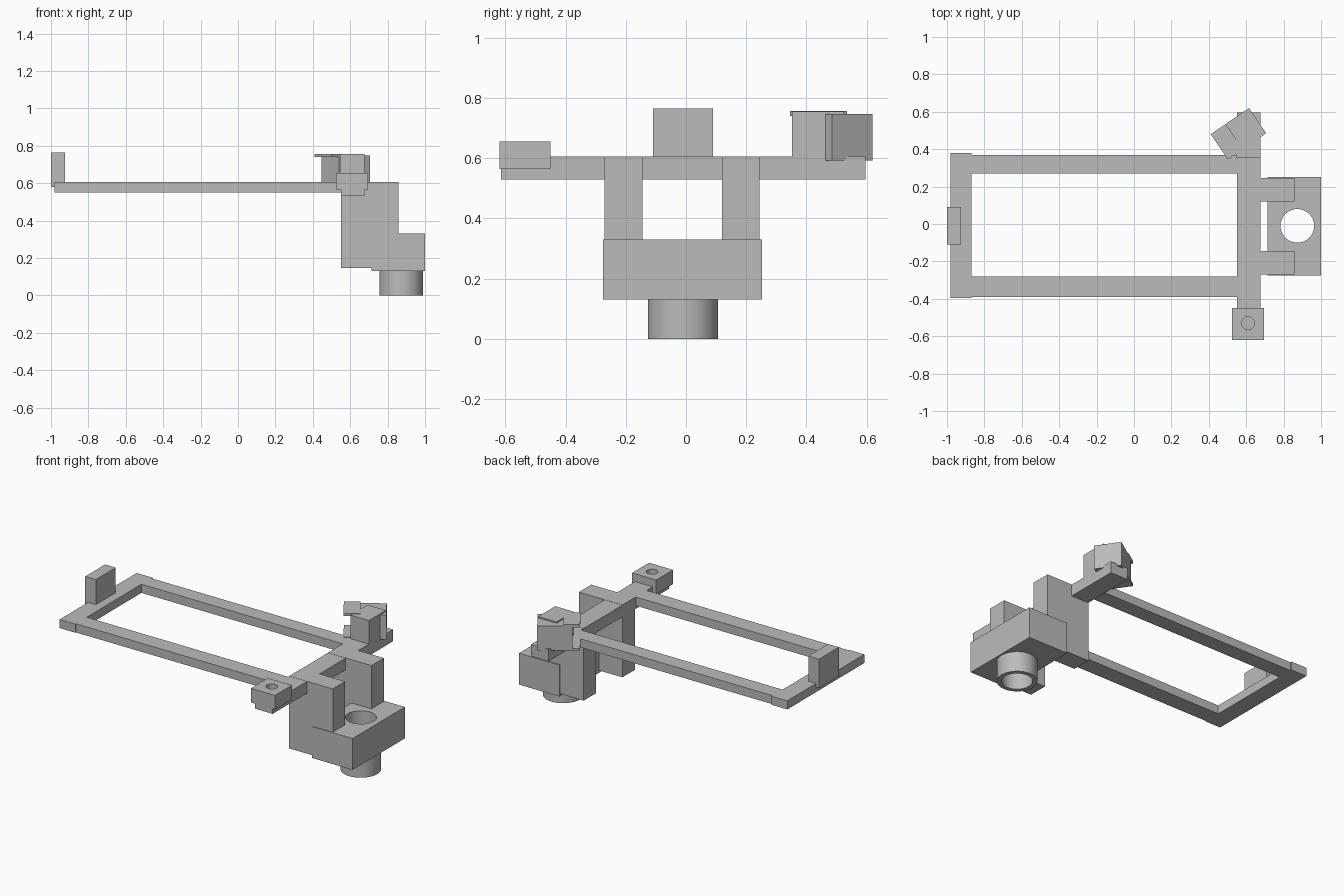
import bpy
import math
from mathutils import Matrix, Vector

cube = bpy.data.objects.get("Cube")
if cube:
    bpy.data.objects.remove(cube, do_unlink=True)

grey = bpy.data.materials.new("matte_grey")
grey.use_nodes = True
colour = (0.5, 0.5, 0.5, 1)
grey.diffuse_color = colour
grey.node_tree.nodes["Principled BSDF"].inputs["Base Color"].default_value = colour


def box(name, x, y, z, frame=Matrix()):
    """Box from its (min, max) ranges, placed in an optional local frame."""
    bpy.ops.mesh.primitive_cube_add(size=1)
    ob = bpy.context.object
    ob.name = name
    centre = Vector([(a + b) / 2 for a, b in (x, y, z)])
    size = Vector([b - a for a, b in (x, y, z)])
    ob.data.transform(frame @ Matrix.Translation(centre) @ Matrix.Diagonal(size).to_4x4())
    ob.data.materials.append(grey)
    return ob


def cylinder(name, x, y, z, radius):
    bpy.ops.mesh.primitive_cylinder_add(vertices=64, radius=radius, depth=z[1] - z[0],
                                        location=(x, y, (z[0] + z[1]) / 2))
    ob = bpy.context.object
    ob.name = name
    ob.data.materials.append(grey)
    return ob


def drill(target, x, y, z, radius):
    """Cut a round vertical hole and remove the cutter."""
    cutter = cylinder("hole_cutter", x, y, z, radius)
    cutter.hide_render = True
    mod = target.modifiers.new("hole", 'BOOLEAN')
    mod.operation = 'DIFFERENCE'
    mod.solver = 'EXACT'
    mod.object = cutter
    bpy.context.view_layer.objects.active = target
    bpy.ops.object.modifier_apply(modifier=mod.name)
    bpy.data.objects.remove(cutter, do_unlink=True)
    bpy.ops.object.select_all(action='DESELECT')
    target.select_set(True)
    bpy.ops.object.shade_smooth_by_angle(angle=math.radians(30))


# Flat rectangular frame
rail_z = (0.55, 0.605)
box("left_rail", (-0.88, 0.56), (0.27, 0.37), rail_z)
box("right_rail", (-0.88, 0.56), (-0.39, -0.28), rail_z)
box("end_rail", (-0.98, -0.87), (-0.395, 0.38), rail_z)
box("cross_bar", (0.55, 0.675), (-0.615, 0.597), (0.53, 0.605))
box("end_tab", (-1.0, -0.925), (-0.11, 0.09), (0.58, 0.765))

# Two posts dropping to the socket block
for name, y in (("left_post", (0.12, 0.245)), ("right_post", (-0.27, -0.145))):
    box(name, (0.55, 0.857), y, (0.145, 0.606))

# Socket block with its hollow collar below
hole_x, hole_y, hole_r = 0.873, -0.01, 0.09
block = box("socket_block", (0.715, 1.0), (-0.275, 0.252), (0.13, 0.33))
drill(block, hole_x, hole_y, (0, 0.5), hole_r)
collar = cylinder("socket_collar", hole_x, hole_y, (0, 0.13), 0.117)
drill(collar, hole_x, hole_y, (-0.1, 0.3), hole_r)

# Small pad with a blind hole at the front end of the cross bar
pad = box("front_pad", (0.525, 0.695), (-0.62, -0.45), (0.565, 0.655))
drill(pad, 0.61, -0.53, (0.61, 0.7), 0.034)

# Turned clip with top and bottom lips at the rear end
box("clip_support", (0.545, 0.675), (0.353, 0.525), (0.6, 0.755))
turn = Matrix.Translation((0.41, 0.48, 0)) @ Matrix.Rotation(math.radians(34.3), 4, 'Z')
box("clip_body", (0.045, 0.248), (-0.163, 0), (0.592, 0.747), turn)
for name, z in (("clip_top_lip", (0.74, 0.757)), ("clip_bottom_lip", (0.59, 0.606))):
    box(name, (0, 0.097), (-0.163, 0), z, turn)
